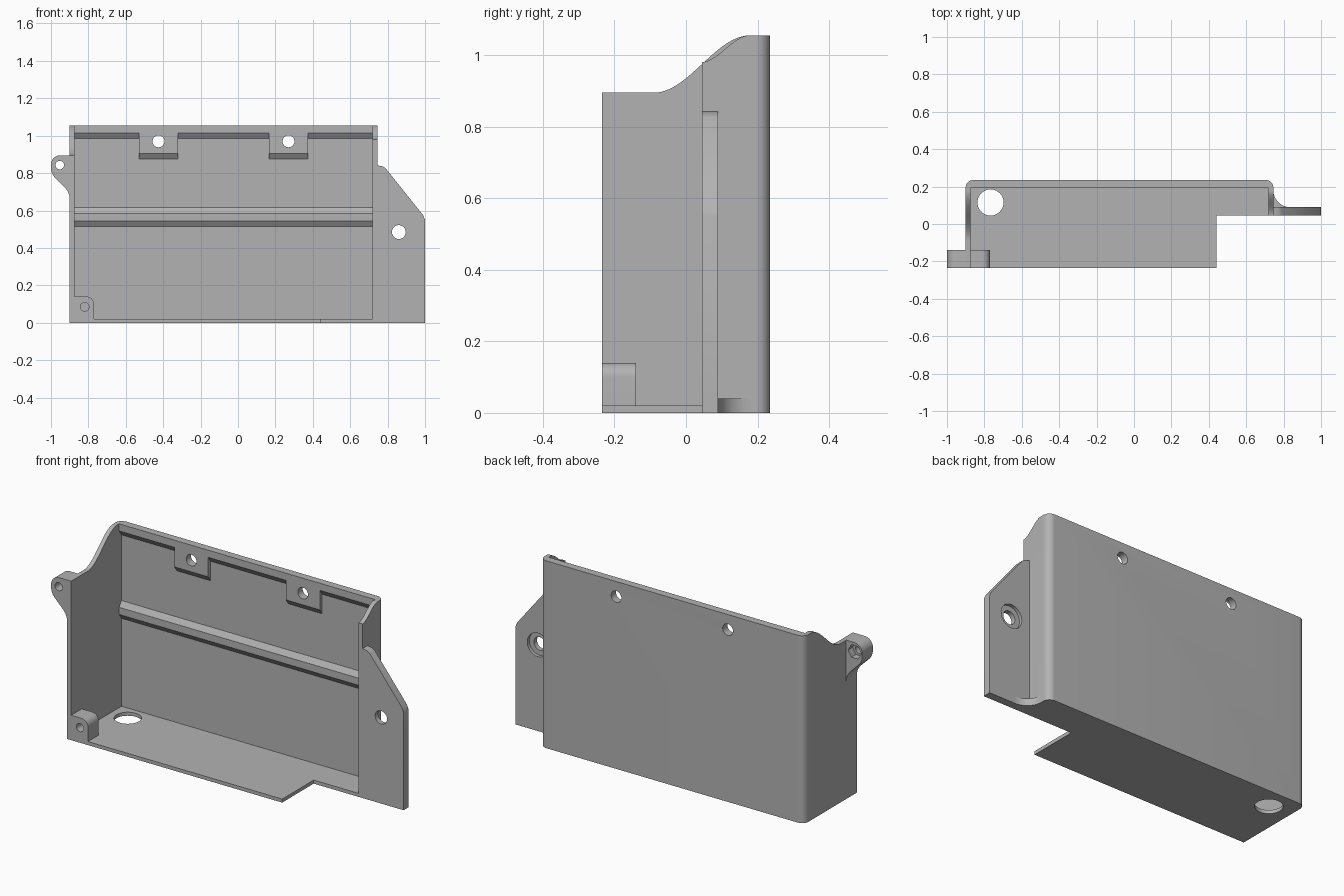
import bpy, bmesh
from math import sin, cos, pi, radians

if "Cube" in bpy.data.objects:
    bpy.data.objects.remove(bpy.data.objects["Cube"])

GREY = (0.45, 0.45, 0.45, 1)
mat = bpy.data.materials.new("plain grey")
mat.use_nodes = True
mat.diffuse_color = GREY
mat.node_tree.nodes["Principled BSDF"].inputs["Base Color"].default_value = GREY

# Main planes of the tray
LEFT, RIGHT, FRONT, BACK, TOP = -0.9, 0.745, -0.235, 0.235, 1.055
IN_L, IN_R, IN_BACK, SHORT_FRONT = -0.875, 0.72, 0.213, 0.045
LIP = 0.192


def prism(name, pts, axis, lo, hi):
    """Extrude a 2D outline along an axis: x takes (y,z), y takes (x,z), z takes (x,y)."""
    place = {"x": lambda a, b: (lo, a, b),
             "y": lambda a, b: (a, lo, b),
             "z": lambda a, b: (a, b, lo)}[axis]
    bm = bmesh.new()
    face = bm.faces.new([bm.verts.new(place(*p)) for p in pts])
    out = bmesh.ops.extrude_face_region(bm, geom=[face])
    shift = [(hi - lo) if axis == k else 0 for k in "xyz"]
    bmesh.ops.translate(bm, vec=shift, verts=[v for v in out["geom"] if isinstance(v, bmesh.types.BMVert)])
    bmesh.ops.recalc_face_normals(bm, faces=bm.faces)
    me = bpy.data.meshes.new(name)
    bm.to_mesh(me)
    bm.free()
    me.materials.append(mat)
    ob = bpy.data.objects.new(name, me)
    bpy.context.collection.objects.link(ob)
    return ob


def arc(cx, cy, r, a0, a1, n=10):
    angles = [radians(a0 + (a1 - a0) * i / n) for i in range(n + 1)]
    return [(cx + r * cos(a), cy + r * sin(a)) for a in angles]


def circle(cx, cy, r, n=32):
    return arc(cx, cy, r, 0, 360 - 360 / n, n - 1)


def s_curve(y0, z0, y1, z1, n=16):
    return [(y0 + (y1 - y0) * i / n, z0 + (z1 - z0) * (1 - cos(pi * i / n)) / 2) for i in range(n + 1)]


def cut(ob, pts, axis, lo, hi):
    tool = prism("cutter", pts, axis, lo, hi)
    tool.hide_render = True
    mod = ob.modifiers.new("cut", "BOOLEAN")
    mod.operation, mod.solver, mod.object = "DIFFERENCE", "EXACT", tool
    bpy.context.view_layer.objects.active = ob
    bpy.ops.object.modifier_apply(modifier=mod.name)
    bpy.data.objects.remove(tool)


# Walls: U-shaped plan with rounded outer back corners
R = 0.04
plan = [(LEFT, FRONT), (IN_L, FRONT), (IN_L, IN_BACK), (IN_R, IN_BACK), (IN_R, SHORT_FRONT), (RIGHT, SHORT_FRONT)]
plan += arc(RIGHT - R, BACK - R, R, 0, 90) + arc(LEFT + R, BACK - R, R, 90, 180)
walls = prism("walls", plan, "z", 0, TOP)

# Sweeping top edges of the two side walls
sweep = s_curve(-0.09, 0.895, 0.18, TOP + 0.0005)
cut(walls, [(-0.4, 0.895)] + sweep + [(0.18, 1.3), (-0.4, 1.3)], "x", -1.1, -0.86)
sweep = s_curve(0.04, 0.98, 0.18, TOP + 0.0005)
cut(walls, [(-0.1, 0.98)] + sweep + [(0.18, 1.3), (-0.1, 1.3)], "x", 0.7, 0.9)

# Floor with a stepped front and cable hole
floor = prism("floor", [(IN_L, FRONT), (0.44, FRONT), (0.44, SHORT_FRONT), (IN_R, SHORT_FRONT),
                        (IN_R, IN_BACK), (IN_L, IN_BACK)], "z", 0, 0.02)
cut(floor, circle(-0.767, 0.115, 0.07, 48), "z", -0.1, 0.1)

# Top lip segments with bevelled underside, and two deeper screw pads between them
def lip(name, x0, x1, z):
    return prism(name, [(IN_BACK, z), (LIP, z + 0.03), (LIP, TOP), (IN_BACK, TOP)], "x", x0, x1)


pads = [(-0.53, -0.32), (0.165, 0.375)]
edges = [IN_L, *pads[0], *pads[1], IN_R]
for i in range(0, 6, 2):
    lip("top_lip", edges[i], edges[i + 1], 0.985)
for x0, x1 in pads:
    pad = lip("screw_pad", x0, x1, 0.875)
    for part in (pad, walls):
        cut(part, circle((x0 + x1) / 2, 0.97, 0.032), "y", 0.1, 0.3)

# Middle rail with bevelled top and bottom
prism("middle_rail", [(IN_BACK, 0.515), (LIP, 0.545), (LIP, 0.585), (IN_BACK, 0.615)], "x", IN_L, IN_R)

# Side flange with counterbored hole and a small base fillet
flange = prism("side_flange", [(RIGHT, 0), (1, 0), (1, 0.55), (0.99, 0.575), (0.79, 0.825),
                               (0.775, 0.836), (RIGHT, 0.842)], "y", SHORT_FRONT, 0.09)
cut(flange, circle(0.86, 0.485, 0.037), "y", -0.1, 0.2)
cut(flange, circle(0.86, 0.485, 0.066), "y", 0.072, 0.2)
prism("base_fillet", [(RIGHT, 0.09)] + arc(0.835, 0.18, 0.09, 270, 180), "z", 0, 0.04)

# Mounting ear with screw hole and hexagonal nut pocket
ear = prism("mounting_ear", [(LEFT, 0.895)] + arc(-0.95, 0.845, 0.05, 90, 180)
            + arc(-0.92, 0.83, 0.08, 190, 222, 4) + arc(-0.99, 0.66, 0.09, 45, 0, 6),
            "y", FRONT, -0.14)
cut(ear, circle(-0.953, 0.843, 0.023), "y", -0.4, 0)
cut(ear, circle(-0.953, 0.843, 0.041, 6), "y", -0.18, 0)

# Corner screw boss
boss = prism("corner_boss", [(IN_L, 0.02), (-0.77, 0.02)] + arc(-0.81, 0.1, 0.04, 0, 90)
             + [(IN_L, 0.14)], "y", FRONT, -0.14)
cut(boss, circle(-0.82, 0.085, 0.023), "y", -0.4, 0)

# Smooth the round surfaces, keep the edges sharp
for ob in bpy.context.collection.objects:
    if ob.type == "MESH" and ob.data.materials and ob.data.materials[0] == mat:
        bpy.ops.object.select_all(action="DESELECT")
        ob.select_set(True)
        bpy.context.view_layer.objects.active = ob
        bpy.ops.object.shade_smooth_by_angle(angle=radians(30))
